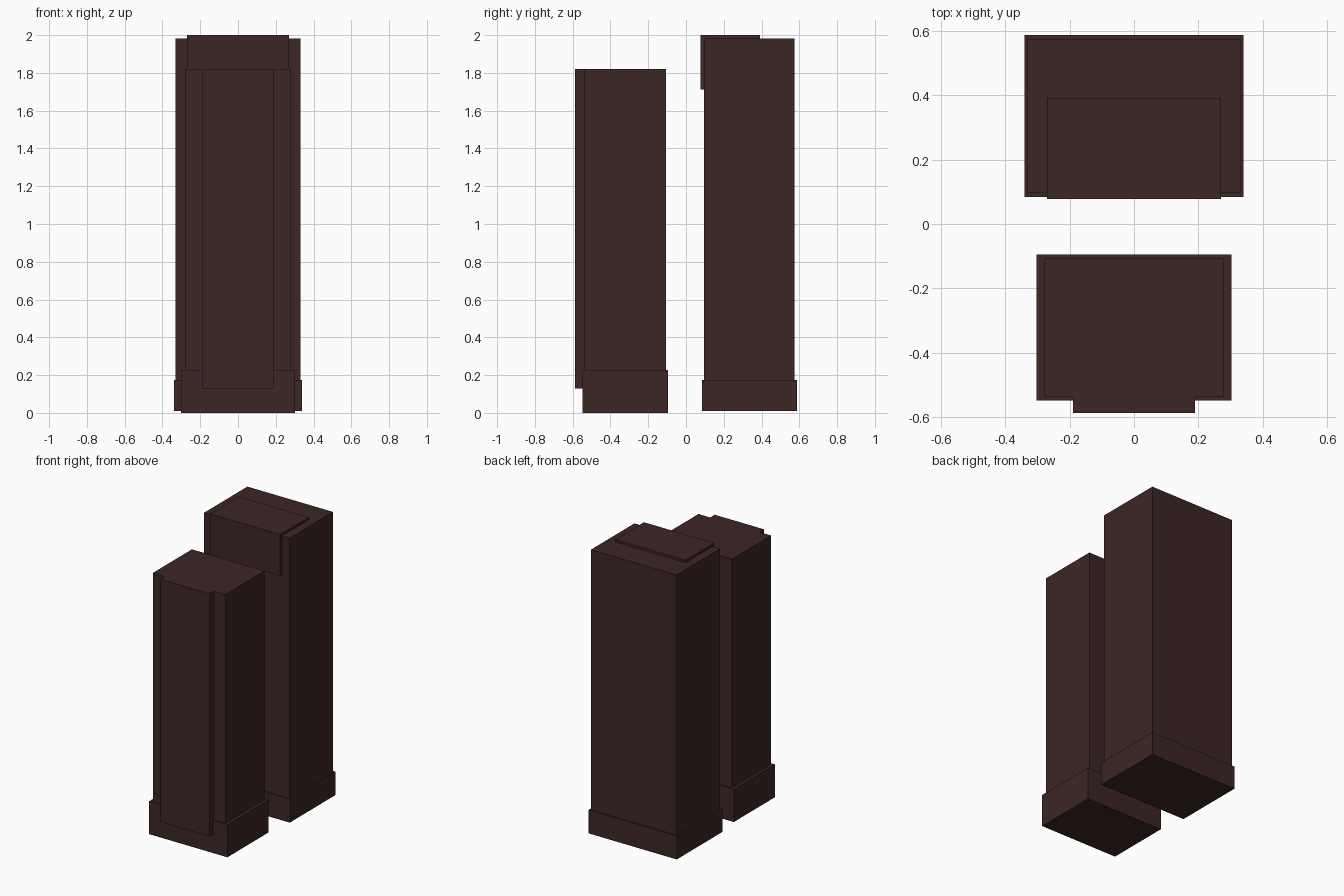
import bpy

if "Cube" in bpy.data.objects:
    bpy.data.objects.remove(bpy.data.objects["Cube"])

brown = bpy.data.materials.new("dark_brown")
brown.diffuse_color = (0.045, 0.02, 0.018, 1)
brown.use_nodes = True
brown.node_tree.nodes["Principled BSDF"].inputs["Base Color"].default_value = brown.diffuse_color


def block(name, half_width, y0, y1, z0, z1):
    """Box centred on x = 0, given by its y and z extents."""
    bpy.ops.mesh.primitive_cube_add(size=1, location=(0, (y0 + y1) / 2, (z0 + z1) / 2))
    ob = bpy.context.object
    ob.name = name
    ob.scale = (half_width * 2, y1 - y0, z1 - z0)
    bpy.ops.object.transform_apply(location=False, rotation=False, scale=True)
    ob.data.materials.append(brown)
    return ob


# Front tower: plinth, shaft and raised facade strip
block("front_tower_base", 0.302, -0.548, -0.095, 0.0, 0.228)
block("front_tower_shaft", 0.28, -0.537, -0.107, 0.01, 1.82)
block("front_tower_facade", 0.19, -0.587, -0.537, 0.13, 1.82)

# Rear tower: plinth, shaft and crown block
block("rear_tower_base", 0.34, 0.084, 0.587, 0.01, 0.173)
block("rear_tower_shaft", 0.33, 0.096, 0.575, 0.02, 1.983)
block("rear_tower_crown", 0.27, 0.077, 0.392, 1.713, 2.0)
